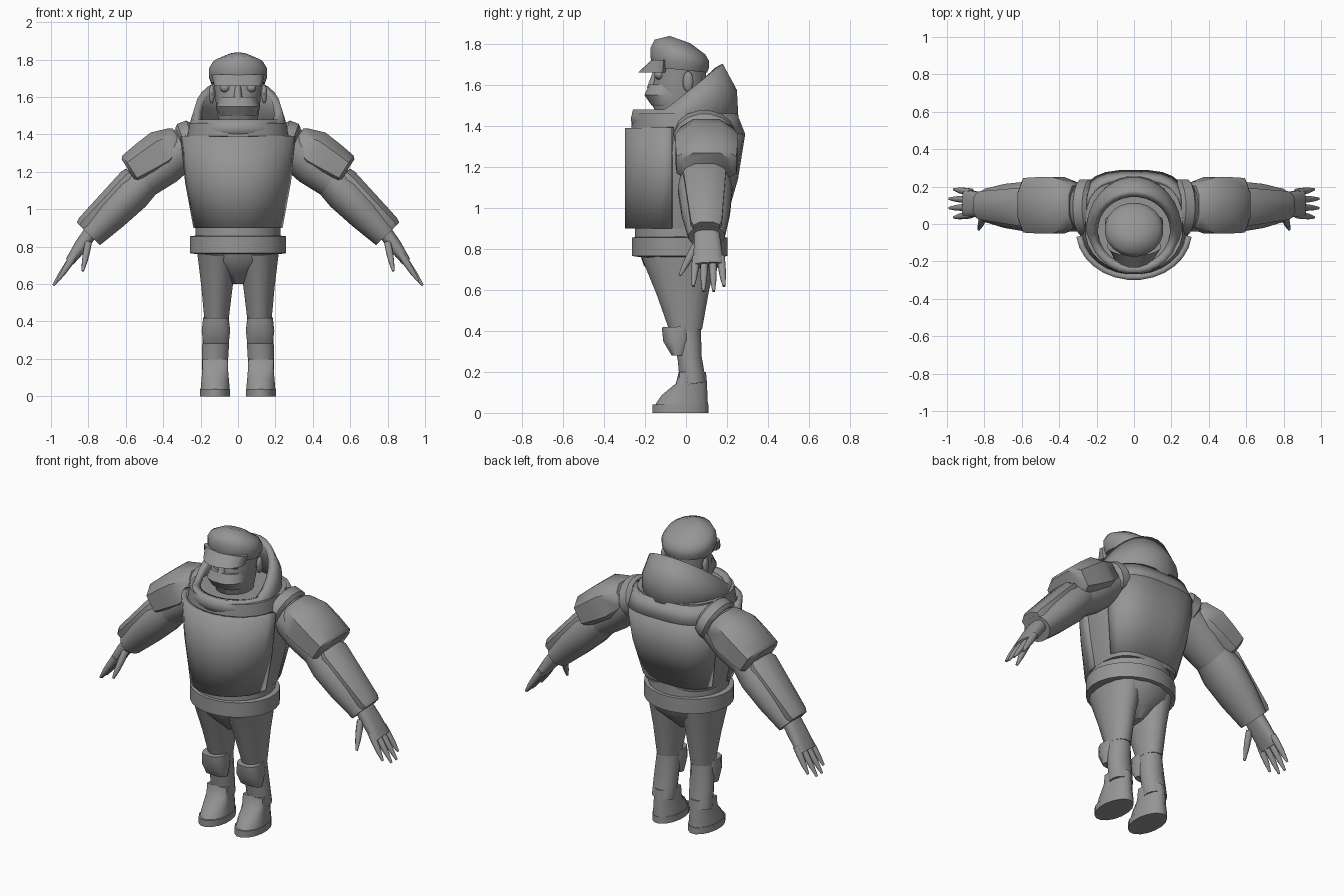
import bpy, bmesh, math
from mathutils import Matrix, Vector

cube = bpy.data.objects.get("Cube")
if cube:
    bpy.data.objects.remove(cube, do_unlink=True)

tone = (.3, .3, .3, 1)
grey = bpy.data.materials.new("plain grey")
grey.use_nodes = True
grey.diffuse_color = tone
grey.node_tree.nodes["Principled BSDF"].inputs["Base Color"].default_value = tone

# Corner styles: exponents for the front and back half of a cross-section
ROUND, BOXY, FLAT_BACK = (1, 1), (.75, .75), (1, .65)


def finish(name, bm, angle):
    bmesh.ops.recalc_face_normals(bm, faces=bm.faces)
    mesh = bpy.data.meshes.new(name)
    bm.to_mesh(mesh)
    bm.free()
    mesh.materials.append(grey)
    part = bpy.data.objects.new(name, mesh)
    bpy.context.collection.objects.link(part)
    bpy.ops.object.select_all(action="DESELECT")
    part.select_set(True)
    bpy.context.view_layer.objects.active = part
    bpy.ops.object.shade_smooth_by_angle(angle=math.radians(angle))
    return part


def mirrored(part):
    modifier = part.modifiers.new("Mirror", "MIRROR")
    modifier.use_mirror_merge = False
    return part


def aim(start, end):
    """Frame with local z running from start to end and local y kept as depth."""
    forward = (end - start).normalized()
    across = Vector((0, 1, 0)).cross(forward).normalized()
    rotation = Matrix((across, forward.cross(across), forward)).transposed()
    return Matrix.Translation(start) @ rotation.to_4x4()


def signed_power(value, exponent):
    return math.copysign(abs(value) ** exponent, value)


def loft(name, start, end, sections, style=ROUND, sides=16, rim=0, lift=None,
         shell=0, keep=None, angle=40):
    """Sections (half width, front depth, back depth) are spaced evenly from start to end."""
    start, end = Vector(start), Vector(end)
    frame = aim(start, end)
    length = (end - start).length
    last = len(sections) - 1
    stations = [(rim + (1 - rim - rim) * i / last, s) for i, s in enumerate(sections)]
    if rim:
        softened = [[v * .85 for v in sections[i]] for i in (0, last)]
        stations = [(0, softened[0]), *stations, (1, softened[1])]
    bm = bmesh.new()
    loops = []
    for t, section in stations:
        loop = []
        for i in range(sides):
            turn = math.tau * (i + .5) / sides
            behind = math.sin(turn) > 0
            depth = section[-1] if behind else section[1]
            x = section[0] * signed_power(math.cos(turn), style[behind])
            y = depth * signed_power(math.sin(turn), style[behind])
            point = frame @ Vector((x, y, length * t))
            if lift:
                point.z += lift(point.y, t)
            loop.append(bm.verts.new(point))
        loops.append(loop)
    for low, high in zip(loops, loops[1:]):
        for i in range(sides):
            bm.faces.new((low[i - 1], low[i], high[i], high[i - 1]))
    if not shell:
        bm.faces.new(loops[0])
        bm.faces.new(loops[-1])
    if keep:
        spare = [f for f in bm.faces if not keep(f.calc_center_median().y)]
        bmesh.ops.delete(bm, geom=spare, context="FACES")
    part = finish(name, bm, angle)
    if shell:
        modifier = part.modifiers.new("Thickness", "SOLIDIFY")
        modifier.thickness = shell
        modifier.offset = -1
    return part


def pair(name, start, end, sections, **options):
    return mirrored(loft(name, start, end, sections, **options))


def ball_pair(name, place, size):
    bm = bmesh.new()
    shape = Matrix.Translation(place) @ Matrix.Diagonal((*size, 1))
    bmesh.ops.create_uvsphere(bm, u_segments=14, v_segments=8, radius=1, matrix=shape)
    return mirrored(finish(name, bm, angle=40))


# Torso with separate front and back vest panels
loft("torso", (0, -.04, .9), (0, -.04, 1.46),
     [(.23, .24, .22), (.265, .24, .27), (.29, .24, .3), (.26, .22, .27)],
     style=FLAT_BACK, sides=28)
vest = [(.24, .26, .23), (.285, .26, .295), (.31, .26, .33)]
loft("vest_front", (0, -.04, .9), (0, -.04, 1.39), vest, style=FLAT_BACK, sides=28,
     shell=.03, keep=lambda y: y < -.03)
loft("vest_back", (0, -.04, .92), (0, -.04, 1.36), vest, style=FLAT_BACK, sides=28,
     shell=.03, keep=lambda y: y > .08)
loft("vest_yoke", (0, -.04, 1.36), (0, -.04, 1.46), [vest[-1], (.27, .24, .29)],
     style=FLAT_BACK, sides=28, shell=.03, keep=lambda y: y > .08)

# Collar rising behind the head
loft("collar", (0, -.03, 1.39), (0, -.03, 1.48),
     [(.25, .235, .29), (.255, .24, .28), (.23, .23, .21)], sides=28, shell=.04,
     lift=lambda y, t: .8 * t * max(0, y + .1), angle=50)

# Waist, belt and hips
loft("shirt_hem", (0, -.03, .84), (0, -.03, .92), [(.23, .22)] * 2, sides=24)
loft("belt", (0, -.03, .76), (0, -.03, .86), [(.26, .235)] * 2, sides=24, rim=.05)
loft("hips", (0, -.02, .6), (0, -.02, .78), [(.03, .07), (.13, .13), (.21, .19), (.225, .21)])

# Legs, knee pads and boots
hip, knee, ankle = (.11, -.03, .77), (.115, 0, .4), (.125, .035, .14)
pair("thigh", hip, knee, [(.11, .19), (.085, .13), (.065, .08)], angle=50)
pair("shin", knee, ankle, [(.065, .075), (.073, .06), (.07, .065)], angle=50)
pair("knee_pad", (.118, -.04, .28), (.118, -.045, .42), [(.07, .03), (.078, .07), (.07, .075)],
     style=BOXY, sides=12)
pair("boot", (.122, -.03, .03), (.122, -.03, .2),
     [(.08, .13, .14), (.075, .09, .137), (.07, .02, .135), (.068, .005, .13)], angle=60)
pair("boot_sole", (.122, -.03, 0), (.122, -.03, .04), [(.082, .137, .143)] * 2)

# Shoulders and arms
shoulder, elbow, wrist = (.26, .09, 1.35), (.54, .09, 1.12), (.79, .1, .86)
pair("shoulder_strap", (.22, .09, 1.37), (.3, .09, 1.34), [(.12, .15)] * 2, rim=.2)
pair("upper_arm", shoulder, elbow, [(.11, .13), (.115, .135), (.09, .11)])
pair("shoulder_guard", (.31, .1, 1.37), (.58, .1, 1.2),
     [(.09, .13), (.125, .16), (.115, .16), (.1, .155)], style=BOXY, sides=8, rim=.05)
pair("forearm", (.46, .09, 1.2), wrist, [(.095, .11), (.107, .135), (.095, .12), (.075, .09)])
pair("forearm_guard", (.56, .09, 1.18), (.83, .1, .9), [(.065, .11), (.055, .08)],
     style=BOXY, sides=8, rim=.07)

# Hands with four fanned fingers and a thumb
pair("palm", (.77, .1, .9), (.9, .11, .72), [(.04, .06), (.038, .068), (.025, .075)], style=BOXY)
digit = [(.02, .02), (.02, .02), (.016, .016), (.007, .007)]
for i in range(4):
    spread = i - 1.5
    y = .11 + .04 * spread
    shorter = .025 * abs(spread)
    pair(f"finger_{i}", (.87, y, .76), (1 - shorter, y + .01 * spread, .58 + shorter), digit,
         sides=8, angle=60)
pair("thumb", (.8, .05, .82), (.83, -.03, .67), digit, sides=8, angle=60)

# Head and face
loft("head", (0, -.03, 1.45), (0, -.03, 1.71),
     [(.1, .11, .11), (.117, .155, .12), (.125, .125, .13), (.135, .125, .13)], sides=20)
loft("beard", (0, -.06, 1.5), (0, -.06, 1.6), [(.1, .11), (.118, .145), (.1, .12)], style=BOXY)
loft("nose", (0, -.15, 1.58), (0, -.14, 1.67), [(.028, .045), (.014, .02)], sides=8, angle=60)
ball_pair("eye", (.07, -.13, 1.65), (.028, .025, .025))
ball_pair("ear", (.14, .01, 1.615), (.016, .026, .05))

# Cap and visor
loft("cap", (0, -.03, 1.67), (0, -.03, 1.81),
     [(.145, .135), (.158, .145), (.158, .145), (.135, .125), (.06, .05)], sides=20,
     lift=lambda y, t: -y * (.1 + .25 * t), angle=50)
loft("visor", (0, -.12, 1.66), (0, -.12, 1.72), [(.13, .115, .03), (.145, .05, .06)])
